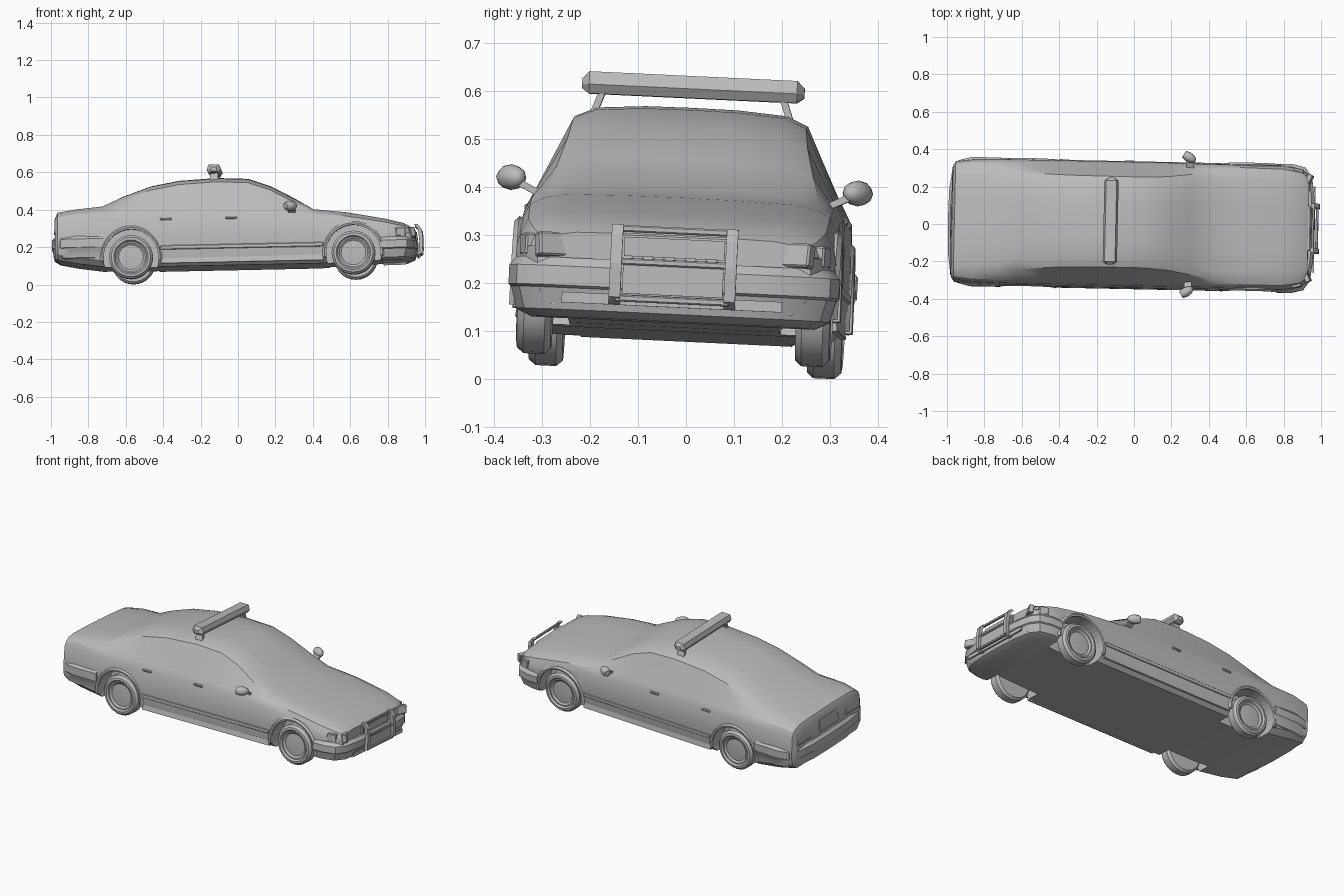
import bpy, bmesh, math
from mathutils import Matrix, Vector

if "Cube" in bpy.data.objects:
    bpy.data.objects.remove(bpy.data.objects["Cube"])

paint = bpy.data.materials.new("plain grey")
paint.use_nodes = True
GREY = (0.5, 0.5, 0.5, 1)
paint.diffuse_color = GREY
paint.node_tree.nodes["Principled BSDF"].inputs["Base Color"].default_value = GREY
parts = []


def finish(name, bm, angle=30):
    bmesh.ops.recalc_face_normals(bm, faces=bm.faces)
    mesh = bpy.data.meshes.new(name)
    bm.to_mesh(mesh)
    bm.free()
    mesh.materials.append(paint)
    ob = bpy.data.objects.new(name, mesh)
    bpy.context.collection.objects.link(ob)
    bpy.ops.object.select_all(action="DESELECT")
    ob.select_set(True)
    bpy.context.view_layer.objects.active = ob
    if angle:
        bpy.ops.object.shade_smooth_by_angle(angle=math.radians(angle))
    parts.append(ob)
    return ob


def loft(name, rings, closed=False, angle=30):
    """Skin a list of point rings; cap the ends unless the rings form a loop."""
    bm = bmesh.new()
    vs = [[bm.verts.new(p) for p in ring] for ring in rings]
    n = len(vs[0])
    pairs = list(zip(vs, vs[1:])) + ([(vs[-1], vs[0])] if closed else [])
    for a, b in pairs:
        for i in range(n):
            j = (i + 1) % n
            bm.faces.new((a[i], a[j], b[j], b[i]))
    if not closed:
        bm.faces.new(vs[0])
        bm.faces.new(vs[-1])
    return finish(name, bm, angle)


def box(name, centre, size, rot=(0, 0, 0), bevel=0):
    bm = bmesh.new()
    bmesh.ops.create_cube(bm, size=1, matrix=Matrix.Diagonal((*size, 1)))
    if bevel:
        bmesh.ops.bevel(bm, geom=bm.edges[:], offset=bevel, segments=1, affect="EDGES")
    turn = Matrix.Identity(4)
    for angle, axis in zip(rot, "XYZ"):
        turn = Matrix.Rotation(angle, 4, axis) @ turn
    bm.transform(Matrix.Translation(centre) @ turn)
    return finish(name, bm, 0)


def mirrored(half):
    """Complete a half ring whose first and last points lie on the centre plane."""
    return half + [(x, -y, z) for x, y, z in half[-2:0:-1]]


# Body shell: x, half width, underside, belt height, roof half width, top height
stations = [
    (-.965, .30, .15, .345, .265, .370), (-.95, .322, .14, .37, .28, .402),
    (-.85, .334, .12, .385, .285, .418), (-.71, .337, .1, .385, .275, .433),
    (-.6, .338, .095, .385, .262, .483), (-.45, .338, .095, .385, .25, .535),
    (-.3, .338, .095, .385, .245, .562), (-.1, .338, .095, .383, .243, .573),
    (.07, .338, .095, .38, .243, .565), (.19, .338, .095, .375, .25, .523),
    (.31, .336, .095, .37, .268, .458), (.42, .336, .095, .36, .285, .392),
    (.6, .335, .1, .343, .285, .371), (.8, .333, .11, .308, .28, .333),
    (.9, .315, .12, .285, .265, .308), (.94, .285, .13, .265, .25, .285),
]


def section(x, w, low, belt, wt, top):
    drop = min(.028, (top - belt) * .5)
    half = [(0, low), (.88 * w, low), (.975 * w, low + .03), (w, .19), (w, .25),
            (.98 * w, belt - .03), (.935 * w, belt), (wt, top - drop),
            (wt - .045, top - drop * .3), (wt * .4, top - .001), (0, top)]
    return mirrored([(x, y, z) for y, z in half])


body = loft("body_shell", [section(*s) for s in stations], angle=28)

# Wheel arches cut out of the shell
AXLES = {"rear": -.56, "front": .63}
for x in AXLES.values():
    for side in (-1, 1):
        bm = bmesh.new()
        bmesh.ops.create_cone(bm, cap_ends=True, segments=32, radius1=.15, radius2=.15, depth=.2,
                              matrix=Matrix.Translation((x, side * .32, .15))
                              @ Matrix.Rotation(math.pi / 2, 4, "X"))
        cutter = finish("arch_cutter", bm, 0)
        cutter.hide_render = True
        mod = body.modifiers.new("arch", "BOOLEAN")
        mod.object, mod.operation, mod.solver = cutter, "DIFFERENCE", "EXACT"
        bpy.context.view_layer.objects.active = body
        bpy.ops.object.modifier_apply(modifier=mod.name)
        parts.remove(cutter)
        bpy.data.objects.remove(cutter)


# Bumpers: wraparound plan outlines stacked by height (height, inset)
def bumper(name, sign, inner, outer, levels):
    rings = []
    for z, inset in levels:
        w, e = .345 - inset, outer - inset
        half = [(inner, 0), (inner, w), (e - .12, w), (e - .05, w - .018),
                (e - .015, w - .07), (e, w - .18), (e + .003, 0)]
        rings.append(mirrored([(sign * x, y, z) for x, y in half]))
    loft(name, rings)


bumper("rear_bumper", -1, .71, .985,
       [(.135, .04), (.15, .012), (.2, .004), (.205, 0), (.25, 0), (.268, .014)])
bumper("front_bumper", 1, .78, .968,
       [(.105, .05), (.12, .018), (.165, .006), (.17, 0), (.21, 0), (.228, .014)])

# Wheels: lathed tyre with raised rim and dished hub
tyre = [(0, -.035), (.105, -.035), (.117, -.022), (.117, .022), (.105, .036),
        (.092, .038), (.084, .028), (.077, .028), (.066, .02), (0, .026)]
for end, x in AXLES.items():
    for label, side in (("left", 1), ("right", -1)):
        bm = bmesh.new()
        vs = [bm.verts.new((r, d, 0)) for r, d in tyre]
        es = [bm.edges.new(p) for p in zip(vs, vs[1:])]
        bmesh.ops.spin(bm, geom=vs + es, cent=(0, 0, 0), axis=(0, 1, 0),
                       angle=math.tau, steps=28)
        bmesh.ops.remove_doubles(bm, verts=bm.verts, dist=.0005)
        bm.transform(Matrix.Translation((x, side * .29, .148)) @ Matrix.Diagonal((1, side, 1, 1)))
        finish(f"{end}_{label}_wheel", bm)

# Arch lips, side trim, handles, mirrors and lamps on both flanks
for label, side in (("left", 1), ("right", -1)):
    for end, x in AXLES.items():
        rings = []
        for i in range(17):
            a = math.radians(-8 + 196 * i / 16)
            rings.append([(x + r * math.cos(a), side * y, .15 + r * math.sin(a))
                          for r, y in ((.146, .325), (.146, .341), (.156, .343), (.166, .333), (.16, .32))])
        loft(f"{end}_{label}_arch_lip", rings)
    box(f"{label}_side_trim", (.035, side * .338, .195), (.87, .008, .022), bevel=.003)
    box(f"{label}_sill", (.035, side * .328, .125), (.87, .012, .03), (side * .2, 0, 0))
    for door, x in (("rear", -.37), ("front", -.02)):
        box(f"{door}_{label}_handle", (x, side * .331, .348), (.06, .014, .014), bevel=.004)

    bm = bmesh.new()
    bmesh.ops.create_icosphere(bm, subdivisions=2, radius=1)
    for v in bm.verts:
        v.co.x = max(v.co.x, -.65)
    bm.transform(Matrix.Translation((.295, side * .362, .403))
                 @ Matrix.Rotation(side * -.55, 4, "Z") @ Matrix.Diagonal((.045, .026, .027, 1)))
    finish(f"{label}_mirror", bm)
    box(f"{label}_mirror_stalk", (.305, side * .327, .384), (.04, .05, .014), (side * .45, 0, 0))

    # Lamps wrap the corners as shallow plates
    box(f"{label}_headlight", (.928, side * .242, .254), (.03, .1, .05),
        (0, -.15, side * -.45), bevel=.004)
    box(f"{label}_corner_lamp", (.882, side * .306, .254), (.055, .025, .046),
        (0, 0, side * -.25), bevel=.004)
    box(f"{label}_tail_lamp", (-.957, side * .225, .32), (.018, .13, .07), (0, .12, 0), bevel=.004)

# Nose and tail details
box("grille_frame", (.942, 0, .257), (.02, .24, .056), bevel=.004)
box("grille_insert", (.952, 0, .257), (.008, .21, .04))
box("lower_intake", (.968, 0, .145), (.008, .46, .022))
box("rear_plate", (-.967, 0, .325), (.008, .17, .07), (0, .12, 0))

# Push bar: curved uprights with cross bars
for label, y in (("left", .12), ("right", -.12)):
    path = [(.962, .135), (.985, .15), (.99, .22), (.983, .275), (.962, .302)]
    loft(f"{label}_push_bar_upright",
         [[(x + dx, y + dy, z) for dx, dy in ((-.01, -.012), (.01, -.012), (.01, .012), (-.01, .012))]
          for x, z in path], angle=0)
for label, x, z in (("upper", .965, .294), ("middle", .985, .225), ("lower", .984, .148)):
    box(f"{label}_push_bar_rail", (x, 0, z), (.014, .24, .014), bevel=.003)
box("push_bar_panel", (.982, 0, .188), (.006, .21, .06))

# Roof light bar with tapered ends on two feet
hexagon = [(-.026, .593), (.026, .593), (.038, .612), (.028, .639), (-.028, .639), (-.038, .612)]
loft("light_bar", [[(x * k - .11, y, .612 + (z - .612) * k) for x, z in hexagon]
                   for y, k in ((-.232, .45), (-.217, 1), (.217, 1), (.232, .45))], angle=0)
for label, side in (("left", 1), ("right", -1)):
    box(f"{label}_light_bar_foot", (-.11, side * .197, .576), (.045, .014, .055), (side * .35, 0, 0))

# The whole car leans, pitches and turns slightly
pose = (Matrix.Translation((0, -.016, 0)) @ Matrix.Rotation(math.radians(-1.2), 4, "Z")
        @ Matrix.Rotation(math.radians(-1.2), 4, "Y") @ Matrix.Rotation(math.radians(-2.7), 4, "X"))
for ob in parts:
    ob.data.transform(pose)
corners = [v.co for ob in parts for v in ob.data.vertices]
floor = min(c.z for c in corners)
middle = (min(c.x for c in corners) + max(c.x for c in corners)) / 2
for ob in parts:
    ob.data.transform(Matrix.Translation(Vector((-middle, 0, -floor))))
